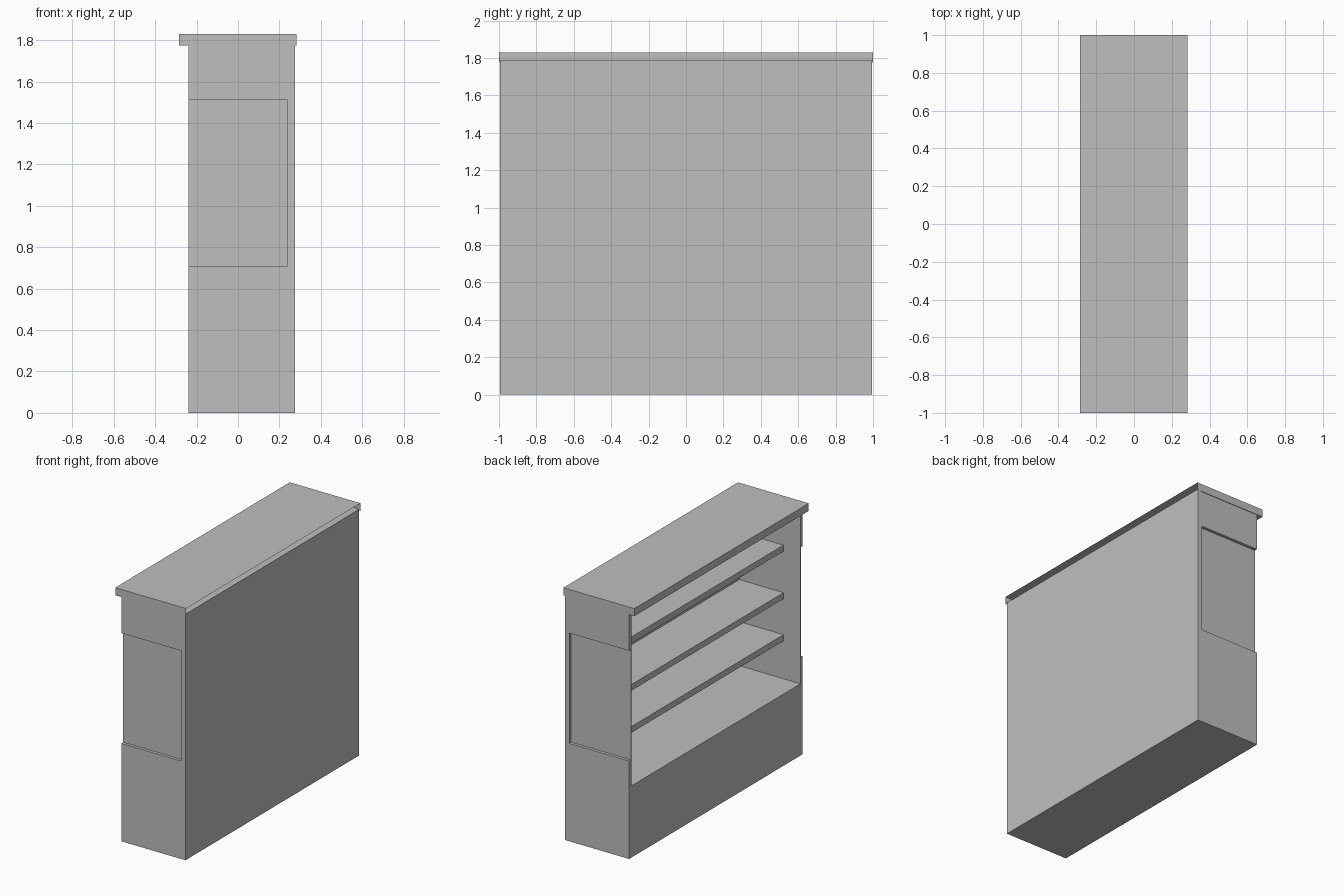
import bpy
import bmesh

old = bpy.data.objects.get("Cube")
if old:
    bpy.data.objects.remove(old, do_unlink=True)

grey = bpy.data.materials.new("light_grey")
grey.use_nodes = True
colour = (0.52, 0.52, 0.52, 1)
grey.diffuse_color = colour
grey.node_tree.nodes["Principled BSDF"].inputs["Base Color"].default_value = colour


def box(name, xs, ys, zs, open_sides=()):
    """Box between limits; faces whose normal matches open_sides are left out."""
    bm = bmesh.new()
    bmesh.ops.create_cube(bm, size=1)
    for v in bm.verts:
        for axis, (lo, hi) in enumerate((xs, ys, zs)):
            v.co[axis] = hi if v.co[axis] > 0 else lo
    bm.normal_update()
    gone = [f for f in bm.faces
            if any(f.normal[axis] * sign > 0.9 for axis, sign in open_sides)]
    bmesh.ops.delete(bm, geom=gone, context="FACES")
    mesh = bpy.data.meshes.new(name)
    bm.to_mesh(mesh)
    bm.free()
    mesh.materials.append(grey)
    obj = bpy.data.objects.new(name, mesh)
    bpy.context.collection.objects.link(obj)
    return obj


OPEN, BACK = -0.24, 0.275        # depth limits of the cabinet
INNER_BACK = 0.25
OUT, IN = 0.995, 0.97            # outer and inner faces of the end walls
BODY_TOP = 1.775
RECESS = (0.71, 1.51)

# Closed base and back
box("base", (OPEN, INNER_BACK), (-IN, IN), (0, 0.52))
box("back_panel", (INNER_BACK, BACK), (-OUT, OUT), (0, 1.785))

# End walls: solid blocks around a shallow recessed panel
for side, s in (("front", -1), ("rear", 1)):
    def span(a, b):
        return tuple(sorted((s * a, s * b)))
    wall = span(IN, OUT)
    box(side + "_lower_wall", (OPEN, INNER_BACK), wall, (0, RECESS[0]))
    box(side + "_upper_wall", (OPEN, INNER_BACK), wall, (RECESS[1], BODY_TOP))
    box(side + "_recess_stile", (0.24, INNER_BACK), wall, RECESS)
    box(side + "_recess_panel", (OPEN, 0.24), span(IN, IN + 0.003), RECESS)

# Shelves set back from the opening
for i, top in enumerate((0.84, 1.145, 1.49)):
    box(f"shelf_{i + 1}", (-0.104, INNER_BACK), (-IN, IN), (top - 0.045, top))

# Overhanging cap, hollow and open along the back
box("cap_shell", (-0.285, 0.283), (-1, 1), (BODY_TOP, 1.83),
    open_sides=((0, 1), (2, -1)))
box("cap_floor", (-0.284, INNER_BACK), (-0.999, 0.999), (BODY_TOP, 1.785))
